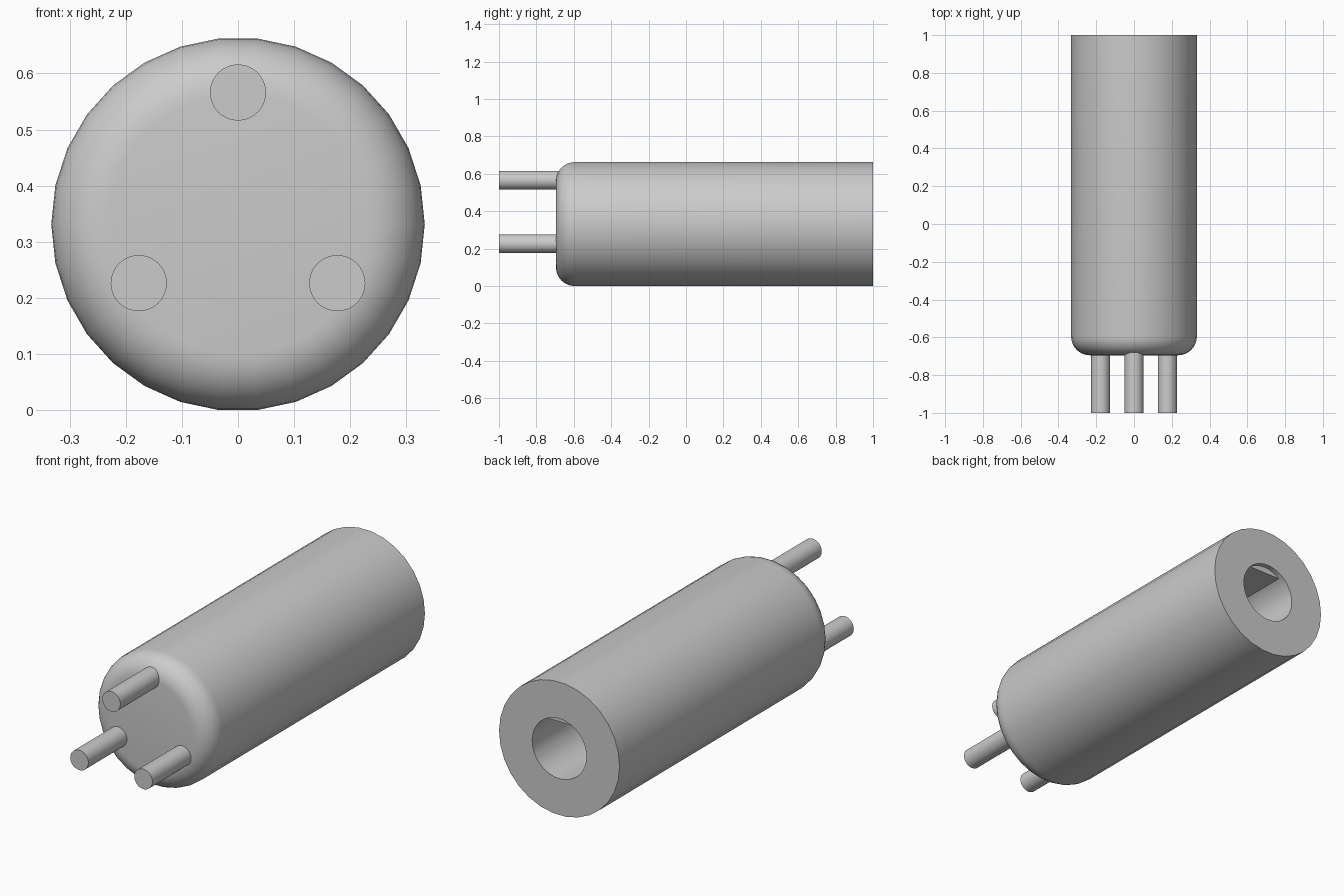
import bpy, bmesh, math
from mathutils import Vector, Matrix

if "Cube" in bpy.data.objects:
    bpy.data.objects.remove(bpy.data.objects["Cube"])

R, CZ = 0.333, 0.331          # body radius and axis height
FRONT, BACK, FILLET = -0.695, 1.0, 0.1
HOLE_R, HOLE_DEPTH = 0.15, 0.8


def smooth(obj):
    bpy.ops.object.select_all(action='DESELECT')
    obj.select_set(True)
    bpy.context.view_layer.objects.active = obj
    bpy.ops.object.shade_smooth_by_angle(angle=math.radians(35))


def rod(name, x, z, radius, y0, y1, sides=40):
    bpy.ops.mesh.primitive_cylinder_add(vertices=sides, radius=radius, depth=y1 - y0,
                                        location=(x, (y0 + y1) / 2, z),
                                        rotation=(math.pi / 2, 0, 0))
    obj = bpy.context.object
    obj.name = name
    return obj


# Body: lathed profile with a rounded front edge
profile = [(0, FRONT)]
for i in range(9):
    a = i / 8 * math.pi / 2
    profile.append((R - FILLET + FILLET * math.sin(a), FRONT + FILLET - FILLET * math.cos(a)))
profile += [(R, BACK), (0, BACK)]

bm = bmesh.new()
verts = [bm.verts.new((r, y, CZ)) for r, y in profile]
edges = [bm.edges.new(pair) for pair in zip(verts, verts[1:])]
bmesh.ops.spin(bm, geom=verts + edges, cent=(0, 0, CZ), axis=(0, 1, 0),
               angle=2 * math.pi, steps=30)
bmesh.ops.remove_doubles(bm, verts=bm.verts, dist=1e-4)
bmesh.ops.recalc_face_normals(bm, faces=bm.faces)
mesh = bpy.data.meshes.new("body")
bm.to_mesh(mesh)
bm.free()
body = bpy.data.objects.new("body", mesh)
bpy.context.collection.objects.link(body)

# Shaft hole in the back
cutter = rod("hole_cutter", 0, CZ, HOLE_R, BACK - HOLE_DEPTH, BACK + 0.1, 48)
cut = body.modifiers.new("shaft_hole", 'BOOLEAN')
cut.operation, cut.solver, cut.object = 'DIFFERENCE', 'EXACT', cutter
bpy.context.view_layer.objects.active = body
bpy.ops.object.modifier_apply(modifier=cut.name)
bpy.data.objects.remove(cutter)
smooth(body)

# Flat along the top of the hole, set slightly in from the mouth
y0, y1 = BACK - HOLE_DEPTH - 0.02, BACK - 0.025
bpy.ops.mesh.primitive_cube_add(size=1, location=(0, (y0 + y1) / 2, CZ + 0.1425))
flat = bpy.context.object
flat.name = "hole_flat"
flat.scale = (0.2, y1 - y0, 0.045)

# Three front pins
for name, x, z in (("top_pin", 0, 0.566), ("left_pin", -0.177, 0.226), ("right_pin", 0.177, 0.226)):
    smooth(rod(name, x, z, 0.05, -1.0, -0.6))
